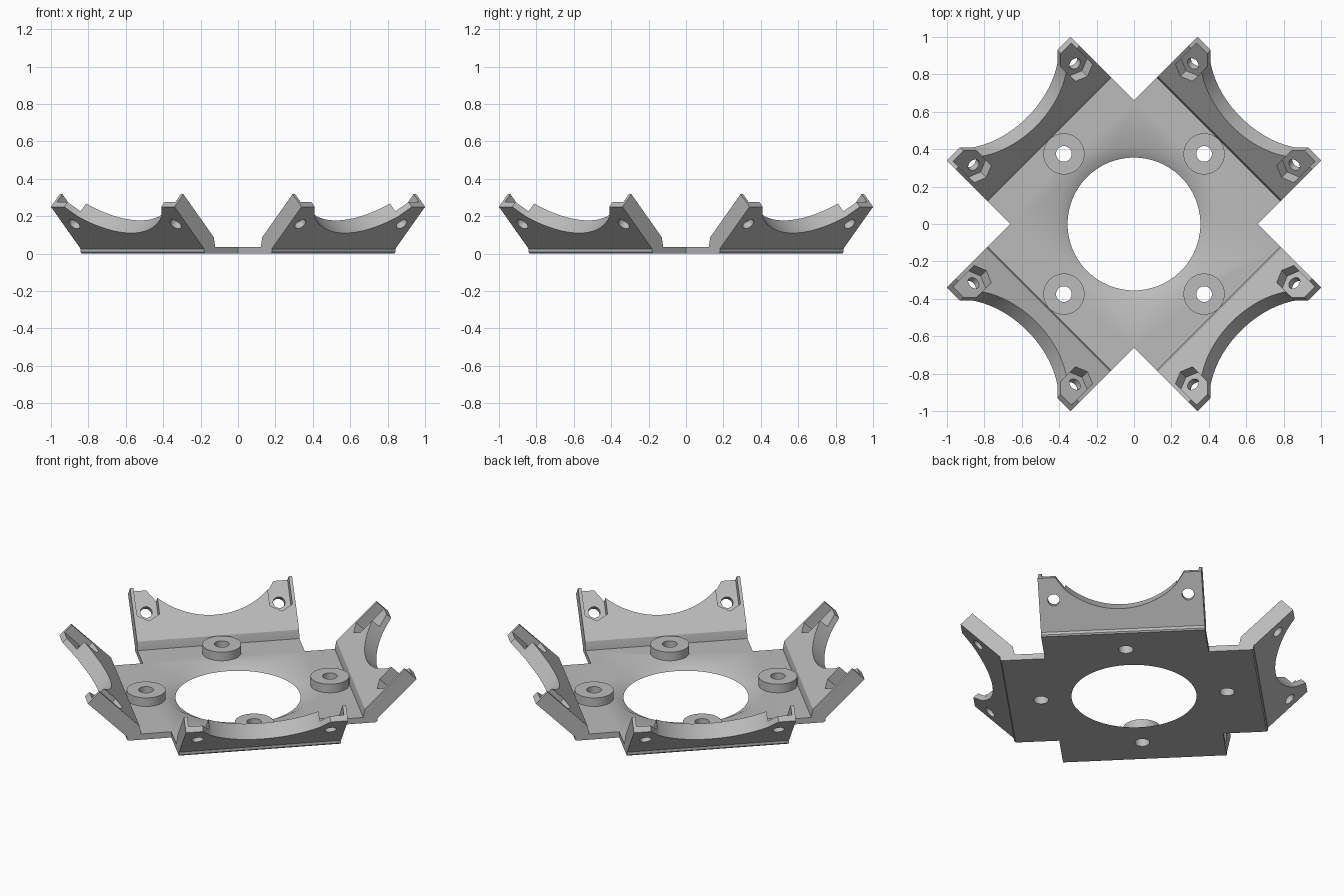
import bpy, bmesh, math
from mathutils import Matrix, Vector

if "Cube" in bpy.data.objects:
    bpy.data.objects.remove(bpy.data.objects["Cube"])

grey = bpy.data.materials.new("plain_grey")
grey.use_nodes = True
colour = (0.5, 0.5, 0.5, 1)
grey.diffuse_color = colour
grey.node_tree.nodes["Principled BSDF"].inputs["Base Color"].default_value = colour

HALF = 0.467        # half width of each arm
PLATE = 0.036       # plate thickness
R2 = math.sqrt(0.5)


def prism(name, outline, low, high, frame=Matrix(), top_scale=1):
    """Solid made by sweeping a 2D outline along the third axis of frame."""
    bm = bmesh.new()
    a = [bm.verts.new((x, y, low)) for x, y in outline]
    b = [bm.verts.new((x * top_scale, y * top_scale, high)) for x, y in outline]
    bm.faces.new(a)
    bm.faces.new(b)
    for i in range(len(a)):
        j = (i + 1) % len(a)
        bm.faces.new((a[i], a[j], b[j], b[i]))
    bm.transform(frame)
    bmesh.ops.recalc_face_normals(bm, faces=bm.faces)
    mesh = bpy.data.meshes.new(name)
    bm.to_mesh(mesh)
    bm.free()
    mesh.materials.append(grey)
    ob = bpy.data.objects.new(name, mesh)
    bpy.context.collection.objects.link(ob)
    return ob


def circle(r, n=48, cx=0, cy=0, turn=0):
    return [(cx + r * math.cos(turn + math.tau * i / n),
             cy + r * math.sin(turn + math.tau * i / n)) for i in range(n)]


def select(ob):
    bpy.ops.object.select_all(action='DESELECT')
    ob.select_set(True)
    bpy.context.view_layer.objects.active = ob


def cut(ob, cutters):
    select(ob)
    for c in cutters:
        c.hide_render = True
        mod = ob.modifiers.new("cut", 'BOOLEAN')
        mod.operation = 'DIFFERENCE'
        mod.solver = 'EXACT'
        mod.object = c
        bpy.ops.object.modifier_apply(modifier=mod.name)
        bpy.data.objects.remove(c)


def finish(ob):
    select(ob)
    bpy.ops.object.shade_smooth_by_angle(angle=math.radians(30))


def ring_copies(ob):
    """Four arms, one on each diagonal."""
    for k in range(4):
        arm = ob if k == 0 else ob.copy()
        if k:
            bpy.context.collection.objects.link(arm)
        arm.name = f"{ob.name.split('.')[0]}_{k + 1}" if k else ob.name
        arm.rotation_euler.z = math.radians(45 + 90 * k)


# Cross-shaped base plate with a flared centre opening and screw holes
ARM, H, BOLT = 0.65, HALF, 0.53
cross = [(ARM, -H), (ARM, H), (H, H), (H, ARM), (-H, ARM), (-H, H),
         (-ARM, H), (-ARM, -H), (-H, -H), (-H, -ARM), (H, -ARM), (H, -H)]
plate = prism("base_plate", cross, 0, PLATE)
flare = 0.065 / PLATE
r_low, r_high = 0.355 - 0.01 * flare, 0.42 + 0.01 * flare
cutters = [prism("opening_cutter", circle(r_low, 96), -0.01, PLATE + 0.01,
                 top_scale=r_high / r_low)]
for dx, dy in ((1, 0), (0, 1), (-1, 0), (0, -1)):
    cutters.append(prism("hole_cutter", circle(0.042, 32, dx * BOLT, dy * BOLT), -0.1, 0.2))
cut(plate, cutters)
plate.rotation_euler.z = math.radians(45)
finish(plate)

# Raised screw boss on each arm
boss = prism("screw_boss", circle(0.11, 48, BOLT), PLATE, 0.09)
cut(boss, [prism("hole_cutter", circle(0.042, 32, BOLT), -0.1, 0.2)])
finish(boss)
ring_copies(boss)

# Sloped flap: side profile (distance out, height) swept across the arm
profile = [(0.64, 0), (0.715, 0), (0.7225, 0.008), (0.7225, 0.025),
           (0.9475, 0.25), (0.88, 0.3175), (0.65, 0.0875), (0.64, PLATE)]
sweep = Matrix(((1, 0, 0), (0, 0, 1), (0, 1, 0))).to_4x4()
flap = prism("sloped_flap", profile, -HALF, HALF, sweep)

# Flap frame: across, up the slope, and inward through the thickness
face = Matrix(((0, R2, -R2), (1, 0, 0), (0, R2, R2))).to_4x4()
face.translation = Vector((0.7175, 0, 0.02))

# Shallow arc with slanted shoulders cut from the top edge
R, LOWEST, END, N = 0.46, 0.127, 0.318, 40
arc = []
for i in range(N + 1):
    t = math.asin(END / R) * (2 * i / N - 1)
    arc.append((R * math.sin(t), LOWEST + R - R * math.cos(t)))
notch = [(-0.367, 0.5), (-0.367, 0.325)] + arc + [(0.367, 0.325), (0.367, 0.5)]
cutters = [prism("notch_cutter", notch, -0.2, 0.3, face)]

# Hexagonal nut pockets open at the top, with a bolt hole through each
for side in (-1, 1):
    c, s, r = side * 0.383, 0.194, 0.075
    w = r * math.cos(math.pi / 6)
    pocket = [(c, s - r), (c + w, s - r / 2), (c + w, 0.5), (c - w, 0.5), (c - w, s - r / 2)]
    cutters.append(prism("pocket_cutter", pocket, 0.036, 0.3, face))
    cutters.append(prism("bolt_cutter", circle(0.034, 32, c, s), -0.2, 0.3, face))
cut(flap, cutters)
finish(flap)
ring_copies(flap)
